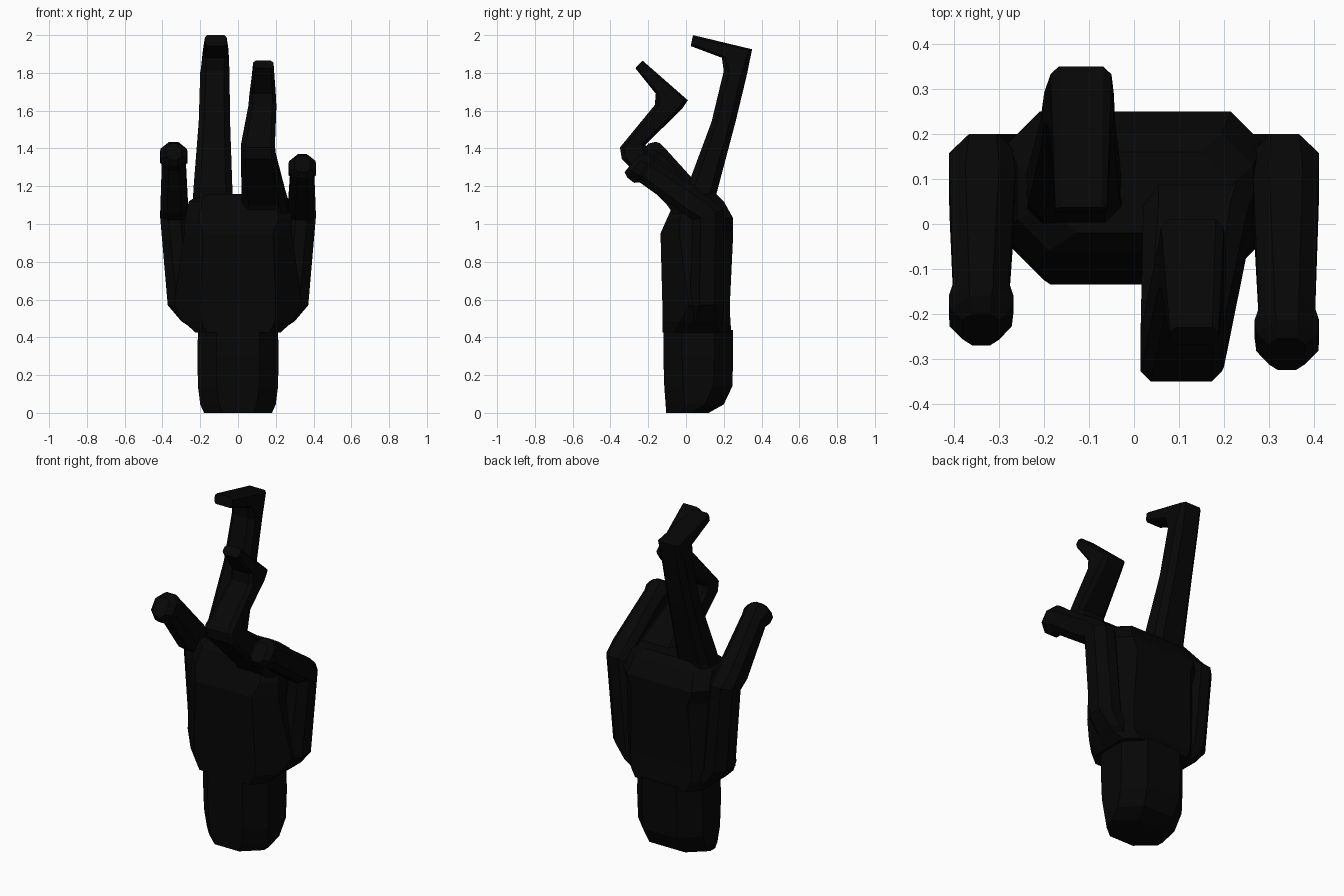
import bpy, bmesh

mat = bpy.data.materials.new("black_metal")
mat.diffuse_color = (0.002, 0.002, 0.002, 1)


def loft(name, sections, c):
    """Chamfered-rectangle loft. Section: x0, x1, front (y, z), back (y, z)[, chamfer]."""
    bm = bmesh.new()
    rings = []
    for x0, x1, f, b, *own in sections:
        k = own[0] if own else c
        length = ((f[0] - b[0]) ** 2 + (f[1] - b[1]) ** 2) ** 0.5
        t = min(k / length, 0.4)
        outline = [(x0 + k, 0), (x1 - k, 0), (x1, t), (x1, 1 - t),
                   (x1 - k, 1), (x0 + k, 1), (x0, 1 - t), (x0, t)]
        rings.append([bm.verts.new((x, f[0] + (b[0] - f[0]) * v, f[1] + (b[1] - f[1]) * v))
                      for x, v in outline])
    for r, s in zip(rings, rings[1:]):
        for i in range(8):
            j = (i + 1) % 8
            bm.faces.new((r[i], r[j], s[j], s[i]))
    bm.faces.new(rings[0])
    bm.faces.new(rings[-1])
    bmesh.ops.recalc_face_normals(bm, faces=bm.faces)
    me = bpy.data.meshes.new(name)
    bm.to_mesh(me)
    bm.free()
    me.materials.append(mat)
    ob = bpy.data.objects.new(name, me)
    bpy.context.collection.objects.link(ob)
    return ob


def level(x0, x1, y0, y1, z, *c):
    """Horizontal section."""
    return (x0, x1, (y0, z), (y1, z), *c)


# Wrist stump with rounded lower end
loft("wrist", [
    level(-0.18, 0.18, -0.105, 0.12, 0.0),
    level(-0.2, 0.2, -0.108, 0.2, 0.045),
    level(-0.212, 0.212, -0.115, 0.245, 0.14),
    level(-0.215, 0.215, -0.12, 0.25, 0.3),
    level(-0.212, 0.212, -0.12, 0.25, 0.44),
], 0.1)

# Palm body, flaring out above the wrist
loft("palm", [
    level(-0.225, 0.225, -0.125, 0.24, 0.425, 0.06),
    level(-0.29, 0.29, -0.125, 0.235, 0.485, 0.095),
    level(-0.34, 0.34, -0.125, 0.232, 0.57, 0.14),
    level(-0.285, 0.285, -0.135, 0.25, 0.95, 0.1),
    level(-0.28, 0.285, -0.1, 0.25, 1.03),
    level(-0.26, 0.265, -0.06, 0.2, 1.12),
    level(-0.2, 0.22, -0.02, 0.16, 1.16),
], 0.07)

# Outer fingers, each rising from a strip along the side of the palm
for side, name, dy, dz in ((1, "right_outer_finger", 0, 0), (-1, "left_outer_finger", 0.055, 0.065)):
    path = [
        (0.12, 0.225, (0.03, 0.435), (0.19, 0.435)),
        (0.17, 0.3, (0.02, 0.485), (0.195, 0.485)),
        (0.21, 0.372, (0.02, 0.57), (0.2, 0.57), 0.05),
        (0.26, 0.412, (0.035, 1.02), (0.2, 1.075), 0.045),
        (0.265, 0.41, (-0.02, 1.06), (0.13, 1.135)),
        (0.278, 0.402, (-0.245 + dy, 1.22 + dz), (-0.165 + dy, 1.335 + dz)),
        (0.268, 0.412, (-0.275 + dy, 1.218 + dz), (-0.192 + dy, 1.362 + dz), 0.045),
        (0.272, 0.41, (-0.31 + dy, 1.245 + dz), (-0.215 + dy, 1.37 + dz), 0.045),
        (0.3, 0.38, (-0.325 + dy, 1.275 + dz), (-0.255 + dy, 1.36 + dz), 0.02),
    ]
    loft(name, [(*sorted((side * a, side * b)), *rest) for a, b, *rest in path], 0.035)

# Tall finger with hooked tip
loft("tall_finger", [
    (-0.245, -0.02, (-0.02, 1.0), (0.15, 1.03), 0.035),
    (-0.235, -0.03, (0.012, 1.21), (0.16, 1.155), 0.035),
    (-0.208, -0.042, (0.135, 1.54), (0.262, 1.54)),
    (-0.2, -0.045, (0.2, 1.81), (0.32, 1.78)),
    (-0.186, -0.05, (0.19, 1.88), (0.35, 1.925), 0.018),
    (-0.175, -0.06, (0.025, 1.942), (0.037, 2.0), 0.012),
], 0.03)

# Shorter finger, bent in a zigzag
loft("bent_finger", [
    (0.02, 0.285, (-0.03, 1.0), (0.16, 1.08), 0.035),
    (0.02, 0.25, (-0.1, 1.1), (0.05, 1.2), 0.035),
    (0.015, 0.2, (-0.34, 1.345), (-0.2, 1.38)),
    (0.015, 0.195, (-0.35, 1.405), (-0.215, 1.42)),
    (0.055, 0.203, (-0.165, 1.63), (-0.02, 1.61)),
    (0.06, 0.2, (-0.16, 1.69), (0.01, 1.655), 0.018),
    (0.08, 0.188, (-0.268, 1.825), (-0.23, 1.865), 0.014),
], 0.022)
